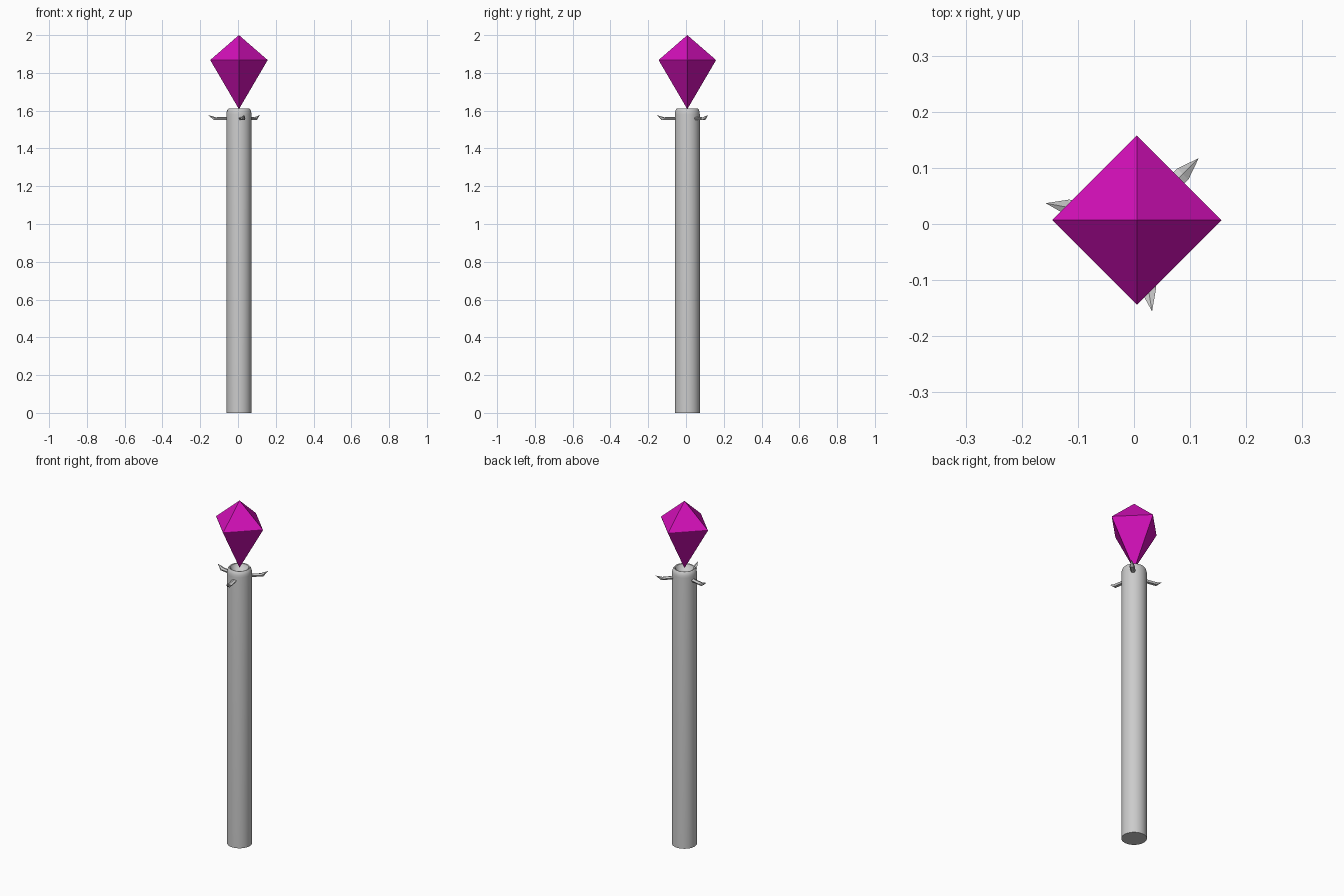
import bpy, bmesh, math

if "Cube" in bpy.data.objects:
    bpy.data.objects.remove(bpy.data.objects["Cube"])

CX, CY = 0.005, 0.007


def make(name, verts, faces, mat=None):
    me = bpy.data.meshes.new(name)
    me.from_pydata(verts, [], faces)
    bm = bmesh.new()
    bm.from_mesh(me)
    bmesh.ops.recalc_face_normals(bm, faces=bm.faces)
    bm.to_mesh(me)
    bm.free()
    ob = bpy.data.objects.new(name, me)
    bpy.context.collection.objects.link(ob)
    ob.location = (CX, CY, 0)
    if mat:
        me.materials.append(mat)
    return ob


def lathe(name, profile, sides, mat=None):
    """Revolve (radius, z) points; zero radius becomes a pole."""
    verts, rings, faces = [], [], []
    for r, z in profile:
        n = 1 if r == 0 else sides
        start = len(verts)
        for i in range(n):
            a = 2 * math.pi * i / sides
            verts.append((r * math.cos(a), r * math.sin(a), z))
        rings.append([start + (i % n) for i in range(sides)])
    for lo, hi in zip(rings, rings[1:]):
        for i in range(sides):
            j = (i + 1) % sides
            faces.append(tuple(dict.fromkeys((lo[i], lo[j], hi[j], hi[i]))))
    return make(name, verts, faces, mat)


# Shaft with a rounded shoulder and a shallow socket in the top
shaft = lathe("shaft", [(0, 0), (0.066, 0), (0.066, 1.58), (0.065, 1.593),
                        (0.061, 1.605), (0.055, 1.612), (0.049, 1.610),
                        (0.045, 1.603), (0.037, 1.59), (0.02, 1.58), (0, 1.578)], 32)
bpy.context.view_layer.objects.active = shaft
shaft.select_set(True)
bpy.ops.object.shade_smooth_by_angle(angle=math.radians(40))

# Four-sided crystal balanced over the socket
magenta = bpy.data.materials.new("magenta")
magenta.diffuse_color = (0.65, 0.005, 0.48, 1)
magenta.use_nodes = True
magenta.node_tree.nodes["Principled BSDF"].inputs["Base Color"].default_value = magenta.diffuse_color
lathe("crystal", [(0, 1.608), (0.151, 1.866), (0.151, 1.869), (0, 2.0)], 4, magenta)

# Three prongs: ridged bars whose pointed ends bend upward
for k, (deg, reach) in enumerate([(45, 0.156), (169.5, 0.165), (-80.5, 0.165)]):
    verts = []
    for r, rt, zb, zt, w in [(0.05, 0.05, 1.551, 1.567, 0.012),
                             (reach - 0.030, reach - 0.040, 1.551, 1.565, 0.014)]:
        verts += [(r, -w * 0.6, zb), (r, w * 0.6, zb), (rt, w, zt - 0.005),
                  (rt, 0, zt), (rt, -w, zt - 0.005)]
    verts.append((reach, 0, 1.577))
    faces = [(0, 1, 2, 3, 4)]
    for i in range(5):
        j = (i + 1) % 5
        faces += [(i, j, 5 + j, 5 + i), (5 + i, 5 + j, 10)]
    prong = make(f"prong_{k + 1}", verts, faces)
    prong.rotation_euler.z = math.radians(deg)
